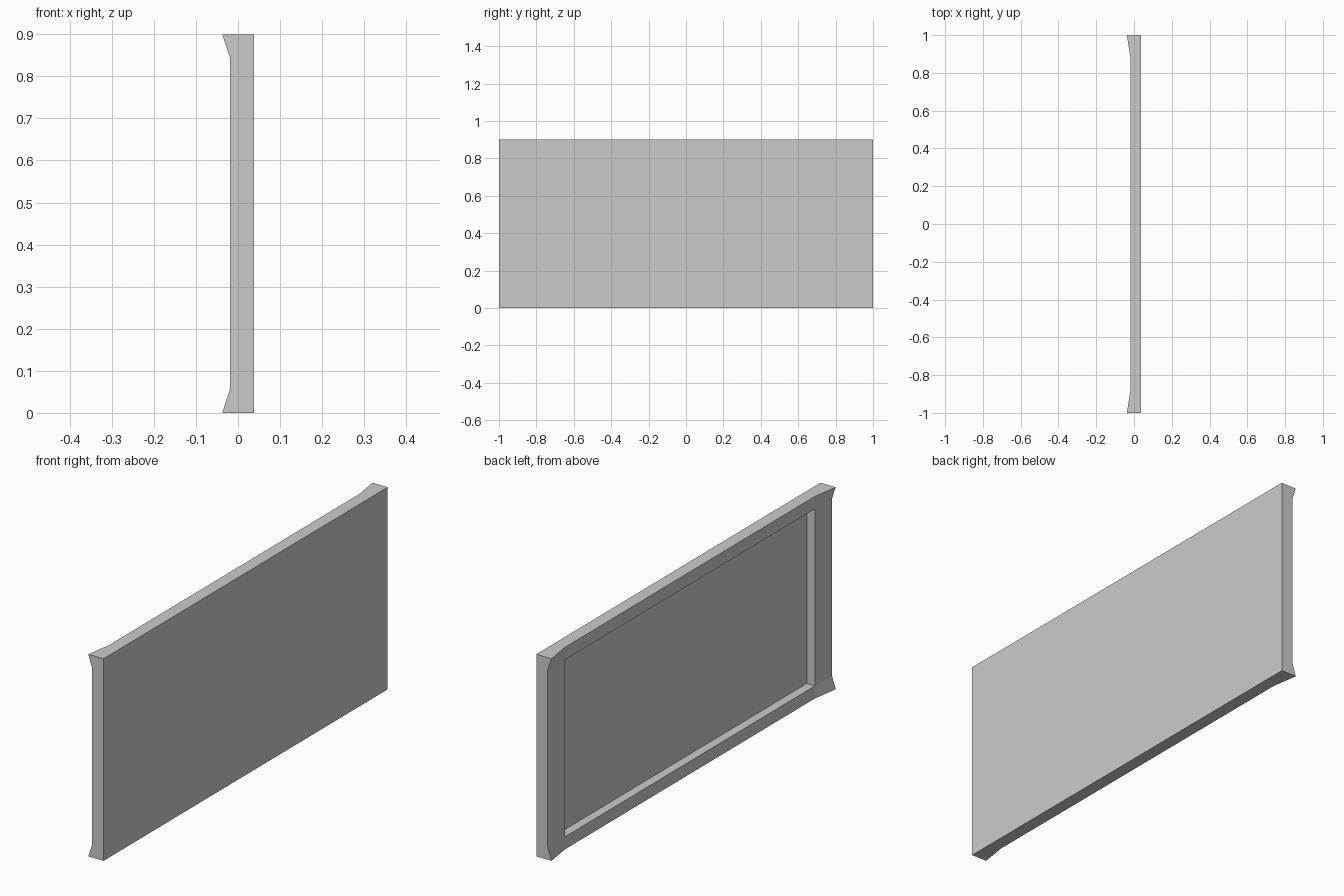
import bpy, bmesh

if "Cube" in bpy.data.objects:
    bpy.data.objects.remove(bpy.data.objects["Cube"])

FRONT, RIM, FLARE, FLOOR = 0.0375, -0.019, -0.0375, 0.021
YS = [-1.0, -0.88, 0.88, 1.0]
ZS = [0.0, 0.056, 0.844, 0.9]

bm = bmesh.new()

# rim face as a 3 x 3 patch, with the four outer corners flared outward
grid = [[bm.verts.new((FLARE if i in (0, 3) and j in (0, 3) else RIM, y, z))
         for j, z in enumerate(ZS)] for i, y in enumerate(YS)]
for i in range(3):
    for j in range(3):
        face = bm.faces.new((grid[i][j], grid[i][j + 1], grid[i + 1][j + 1], grid[i + 1][j]))
        if i == j == 1:
            centre = face

# outer sides and flat front
border = [e for e in bm.edges if e.is_boundary]
ext = bmesh.ops.extrude_edge_only(bm, edges=border)["geom"]
for v in ext:
    if isinstance(v, bmesh.types.BMVert):
        v.co.x = FRONT
bmesh.ops.contextual_create(bm, geom=[e for e in bm.edges if e.is_boundary])

# recessed panel
ext = bmesh.ops.extrude_discrete_faces(bm, faces=[centre])["faces"]
for v in ext[0].verts:
    v.co.x = FLOOR

bmesh.ops.recalc_face_normals(bm, faces=bm.faces)
mesh = bpy.data.meshes.new("recessed_panel")
bm.to_mesh(mesh)
bm.free()
bpy.context.collection.objects.link(bpy.data.objects.new("recessed_panel", mesh))
